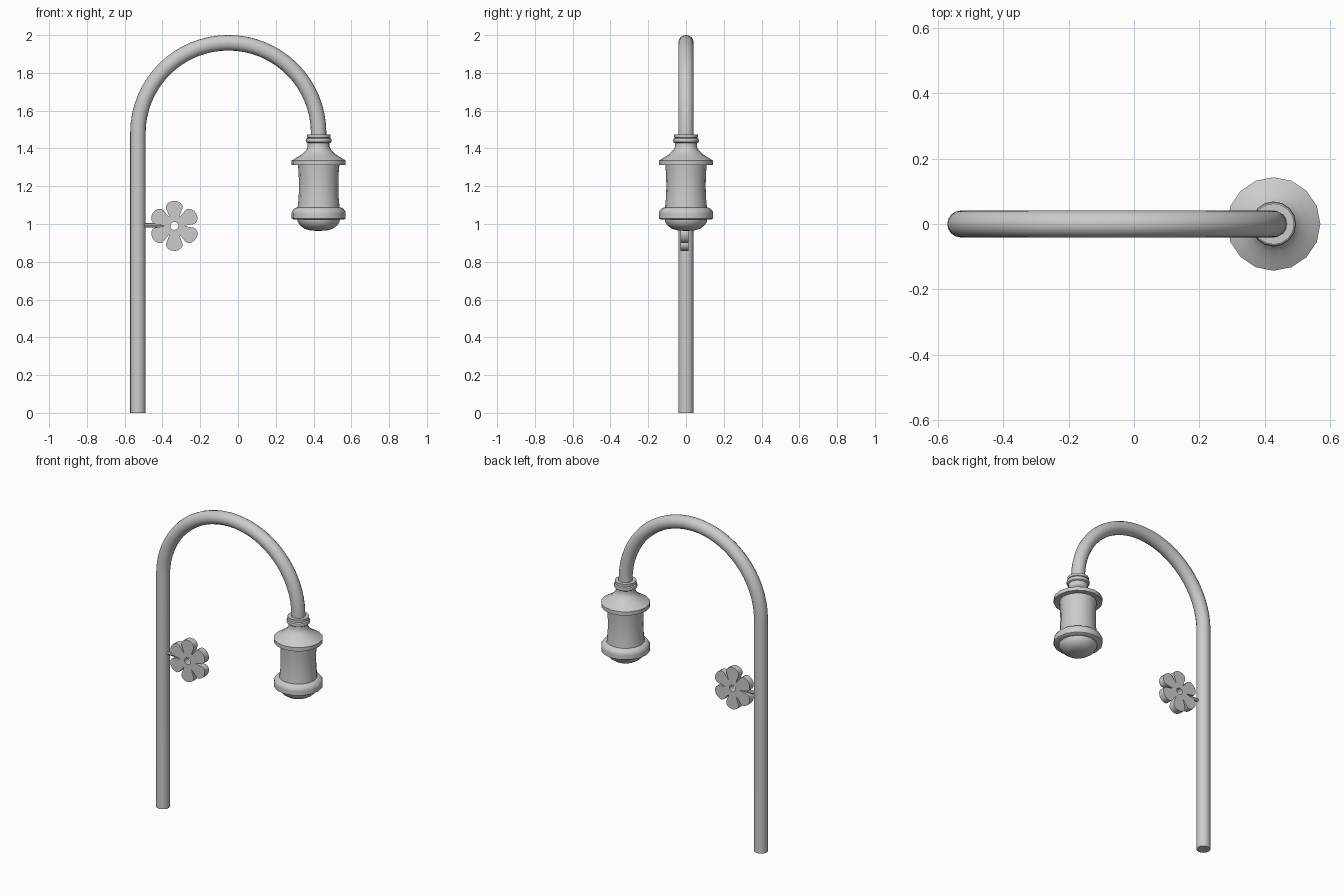
import bpy, bmesh
from math import sin, cos, pi, radians

if "Cube" in bpy.data.objects:
    bpy.data.objects.remove(bpy.data.objects["Cube"])

POLE_X, LAMP_X = -0.53, 0.427


def activate(obj):
    bpy.ops.object.select_all(action='DESELECT')
    obj.select_set(True)
    bpy.context.view_layer.objects.active = obj


def add_mesh(name, bm, angle=35):
    bmesh.ops.recalc_face_normals(bm, faces=bm.faces)
    mesh = bpy.data.meshes.new(name)
    bm.to_mesh(mesh)
    bm.free()
    obj = bpy.data.objects.new(name, mesh)
    bpy.context.collection.objects.link(obj)
    activate(obj)
    bpy.ops.object.shade_smooth_by_angle(angle=radians(angle))
    return obj


def tube(name, points, radius, resolution=6):
    curve = bpy.data.curves.new(name, 'CURVE')
    curve.dimensions = '3D'
    curve.bevel_depth = radius
    curve.bevel_resolution = resolution
    curve.use_fill_caps = True
    spline = curve.splines.new('POLY')
    spline.points.add(len(points) - 1)
    for p, co in zip(spline.points, points):
        p.co = (*co, 1)
    obj = bpy.data.objects.new(name, curve)
    bpy.context.collection.objects.link(obj)
    activate(obj)
    bpy.ops.object.convert(target='MESH')
    bpy.ops.object.shade_smooth_by_angle(angle=radians(35))
    return obj


def lathe(name, profile, x, sides=16):
    bm = bmesh.new()
    rings = []
    for r, z in profile:
        rings.append([bm.verts.new((x + r * cos(2 * pi * i / sides),
                                    r * sin(2 * pi * i / sides), z))
                      for i in range(sides)])
    for a, b in zip(rings, rings[1:]):
        for i in range(sides):
            j = (i + 1) % sides
            bm.faces.new((a[i], a[j], b[j], b[i]))
    bm.faces.new(rings[0])
    bm.faces.new(rings[-1])
    return add_mesh(name, bm)


# Post with its half-circle swan neck
mid, rad, spring = (POLE_X + LAMP_X) / 2, (LAMP_X - POLE_X) / 2, 1.481
path = [(POLE_X, 0, 0)]
path += [(mid - rad * cos(pi * i / 32), 0, spring + rad * sin(pi * i / 32))
         for i in range(33)]
path.append((LAMP_X, 0, 1.44))
tube("post", path, 0.041)

# Lantern: collar and hood
lathe("lantern_hood", [
    (0.04, 1.475), (0.063, 1.475), (0.063, 1.459), (0.057, 1.456),
    (0.066, 1.452), (0.069, 1.443), (0.066, 1.433), (0.058, 1.428),
    (0.058, 1.408), (0.066, 1.392), (0.088, 1.37), (0.115, 1.353),
    (0.143, 1.336), (0.143, 1.312), (0.10, 1.312)], LAMP_X)

# Lantern: waisted body
lathe("lantern_body", [
    (0.110, 1.315), (0.106, 1.27), (0.104, 1.20), (0.106, 1.14),
    (0.112, 1.08)], LAMP_X)

# Lantern: lower rim
lathe("lantern_rim", [
    (0.10, 1.088), (0.116, 1.088), (0.132, 1.08), (0.142, 1.066),
    (0.143, 1.055), (0.143, 1.03), (0.134, 1.024), (0.10, 1.024)], LAMP_X)

# Lantern: glass dome underneath
lathe("lantern_dome", [
    (0.113, 1.03), (0.111, 1.012), (0.098, 0.992), (0.075, 0.975),
    (0.045, 0.966), (0.015, 0.964)], LAMP_X)

# Flower ornament: six-petal plate with a round hole
FX, FZ, Y0, Y1 = -0.337, 0.99, -0.028, 0.013
half = [(0, 0.133), (8, 0.131), (16, 0.125), (22, 0.115),
        (25, 0.102), (25.5, 0.085), (27, 0.068)]
petal = [(-a, r) for a, r in half[:0:-1]] + half + [(30, 0.052)]
outline = [(radians(90 + 60 * k + a), r) for k in range(6) for a, r in petal]
bm = bmesh.new()


def loop(points, y):
    return [bm.verts.new((FX + r * cos(a), y, FZ + r * sin(a)))
            for a, r in points]


hole = [(a, 0.021) for a, r in outline]
loops = [loop(outline, Y0), loop(outline, Y1), loop(hole, Y1), loop(hole, Y0)]
for a, b in zip(loops, loops[1:] + loops[:1]):
    for i in range(len(a)):
        j = (i + 1) % len(a)
        bm.faces.new((a[i], a[j], b[j], b[i]))
add_mesh("flower", bm)

# Short stem joining the flower to the post
tube("flower_stem", [(POLE_X + 0.02, -0.007, FZ + 0.003),
                     (FX - 0.045, -0.007, FZ + 0.003)], 0.011, 2)
